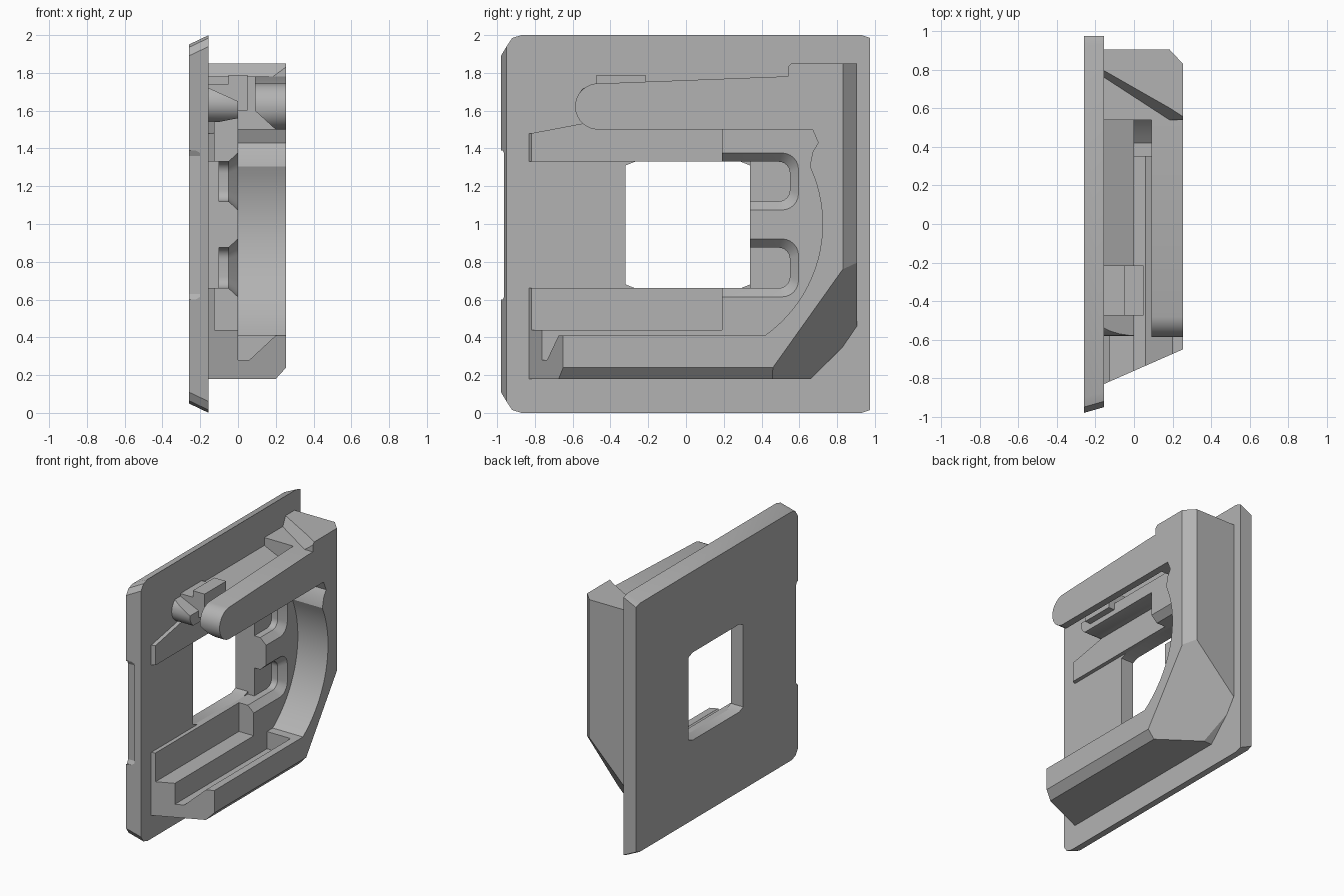
import bpy, bmesh, math
from mathutils import Vector

if "Cube" in bpy.data.objects:
    bpy.data.objects.remove(bpy.data.objects["Cube"])

grey = bpy.data.materials.new("plain_grey")
grey.use_nodes = True
COL = (0.45, 0.45, 0.45, 1)
grey.diffuse_color = COL
grey.node_tree.nodes["Principled BSDF"].inputs["Base Color"].default_value = COL

FACE, TOP = -0.155, 0.255      # plate surface and highest level
ROOT = FACE - 0.02             # raised parts sink slightly into the plate


def loft(name, sections, planes=()):
    """Skin matching rings, then slice off everything outside each plane."""
    bm = bmesh.new()
    rings = [[bm.verts.new(p) for p in s] for s in sections]
    n = len(rings[0])
    for a, b in zip(rings, rings[1:]):
        for i in range(n):
            j = (i + 1) % n
            bm.faces.new((a[i], a[j], b[j], b[i]))
    bm.faces.new(rings[0])
    bm.faces.new(rings[-1])
    for co, no in planes:
        bmesh.ops.bisect_plane(bm, geom=bm.verts[:] + bm.edges[:] + bm.faces[:],
                               plane_co=co, plane_no=no, clear_outer=True)
        bmesh.ops.holes_fill(bm, edges=[e for e in bm.edges if e.is_boundary])
    bmesh.ops.recalc_face_normals(bm, faces=bm.faces[:])
    mesh = bpy.data.meshes.new(name)
    bm.to_mesh(mesh)
    bm.free()
    mesh.materials.append(grey)
    obj = bpy.data.objects.new(name, mesh)
    bpy.context.collection.objects.link(obj)
    return obj


def at_x(x, pts):
    return [(x, y, z) for y, z in pts]


def slab(name, x0, x1, pts, planes=()):
    return loft(name, [at_x(x0, pts), at_x(x1, pts)], planes)


def rect(y0, y1, z0, z1):
    return [(y0, z0), (y1, z0), (y1, z1), (y0, z1)]


def activate(obj):
    bpy.ops.object.select_all(action='DESELECT')
    obj.select_set(True)
    bpy.context.view_layer.objects.active = obj


def cut(obj, *cutters):
    activate(obj)
    for c in cutters:
        m = obj.modifiers.new("cut", 'BOOLEAN')
        m.operation, m.solver, m.object = 'DIFFERENCE', 'EXACT', c
        bpy.ops.object.modifier_apply(modifier=m.name)
        bpy.data.objects.remove(c)


def arc(cy, cz, r, a0, a1, n):
    angles = [math.radians(a0 + (a1 - a0) * i / n) for i in range(n + 1)]
    return [(cy + r * math.cos(a), cz + r * math.sin(a)) for a in angles]


# Base plate with slanted edges, window and thumb notch
def plate_ring(y0, z0):
    z1 = 2 - z0
    return [(y0 + .08, z0), (.93, z0), (.975, z0 + .015), (.975, z1 - .015),
            (.93, z1), (y0 + .08, z1), (y0 + .03, z1 - .015), (y0, z1 - .06),
            (y0, z0 + .06), (y0 + .03, z0 + .015)]


plate = loft("base_plate", [at_x(-.26, plate_ring(-.98, .05)), at_x(FACE, plate_ring(-.95, 0))])
window = [(-.32, .68), (-.27, .66), (.29, .66), (.34, .68),
          (.34, 1.31), (.29, 1.33), (-.27, 1.33), (-.32, 1.31)]
cut(plate, slab("window_cutter", -.4, .1, window),
    slab("notch_cutter", -.4, -.2, [(-1.1, .6), (-.97, .6), (-.955, .63),
                                    (-.955, 1.36), (-.97, 1.39), (-1.1, 1.39)]))

# Shared slanted front end
front = ((FACE, -.83, 0), Vector((.18, -.41, 0)))

# Tall C-shaped frame with bevelled outer edges and a big corner facet
p, q, r = Vector((TOP, .46, .24)), Vector((TOP, .83, .76)), Vector((FACE, .83, .35))
facet = (q - p).cross(r - p)
if facet.y < 0:
    facet.negate()
bevels = [front,
          ((TOP, .83, 0), Vector((.08, .075, 0))),
          ((TOP, 0, .24), Vector((.06, 0, -.055))),
          (p, facet)]
frame_outline = [(-.95, .18), (.66, .18), (.83, .35), (.905, .46), (.905, 1.85),
                 (.54, 1.85), (.54, 1.5), (.67, 1.5), (.7, 1.43), (.67, 1.38)]
frame_outline += arc(0, 1, .723, 25, -54.5, 20) + [(-.95, .41)]
frame = slab("curved_frame", ROOT, TOP, frame_outline, bevels)
groove = [(0, .28), (.06, .28), (.2, .41), (.2, .6), (0, .6)]
cut(frame,
    loft("groove_cutter", [[(x, y, z) for x, z in groove] for y in (-1, .35)]),
    loft("slope_cutter", [[(-.2, .79 + d, z), (.3, .465 + 2 * d, z), (.3, .2, z), (-.2, .2, z)]
                          for d, z in ((0, 1.78), (.04, 1.87))]))

# Middle step with two rounded, chamfered pockets
step = slab("middle_step", ROOT, 0,
            [(-.95, .25), (.5, .25), (.8, .6), (.8, 1.56), (.19, 1.56), (.19, .44), (-.95, .44)],
            [front])


def pocket(z0, z1):
    def ring(x, g):
        rad = .06 + g * .6
        y, lo, hi = .55 + g - rad, z0 - g, z1 + g
        pts = [(.1, lo)] + arc(y, lo + rad, rad, -90, 0, 6)
        return at_x(x, pts + arc(y, hi - rad, rad, 0, 90, 6) + [(.1, hi)])
    return loft("pocket_cutter", [ring(-.1, 0), ring(-.05, 0), ring(.01, .055)])


cut(step, slab("opening_cutter", -.4, .1, rect(.1, .34, .66, 1.33)),
    pocket(1.12, 1.33), pocket(.66, .875))

# Thin ledges above and below the window
slab("lower_ledge", ROOT, -.125, rect(-.9, .2, .42, .66), [front])
slab("upper_ledge", ROOT, -.125,
     [(-.9, 1.33), (.2, 1.33), (.2, 1.56), (-.4, 1.56), (-.9, 1.465)], [front])

# Round-nosed latch arm standing clear of the plate
nose = arc(-.465, 1.622, .122, 265, 98, 14)
arm = loft("latch_arm",
           [at_x(x, nose + [(.49, 1.78), (.6, 1.78), (.6, 1.5)]) for x in (.09, TOP)],
           [((.2, 0, 1.5), Vector((-.1, 0, -.11)))])

# Inner rail behind the arm, with its sloping top, and a small tab
rail = slab("inner_rail", ROOT, 0,
            arc(-.48, 1.64, .1, 265, 98, 12) + [(.56, 1.74), (.56, 1.54)],
            [((FACE, 0, 1.72), Vector((.07, 0, .155))),
             ((0, 0, 1.56), Vector((.03, 0, -.155)))])
slab("rail_block", ROOT, -.03, rect(-.475, -.215, 1.58, 1.74))
slab("rail_tab", -.05, .05, rect(-.475, -.215, 1.6, 1.79))

# Soft shading on curved walls only
for obj in (plate, frame, step, arm, rail):
    activate(obj)
    bpy.ops.object.shade_smooth_by_angle(angle=math.radians(25))
